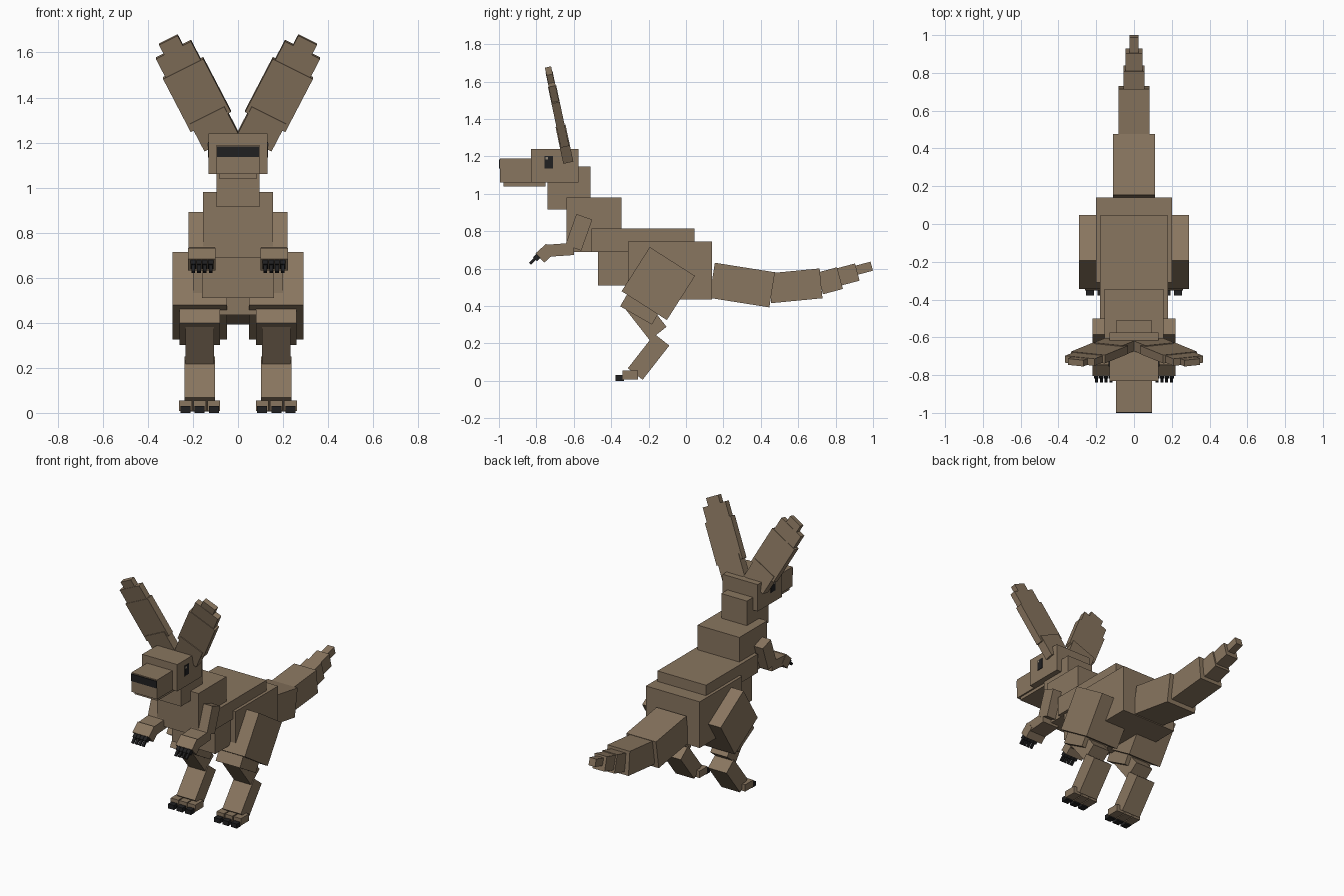
import bpy
from math import radians
from mathutils import Matrix, Vector

if "Cube" in bpy.data.objects:
    bpy.data.objects.remove(bpy.data.objects["Cube"], do_unlink=True)


def material(name, red, green, blue):
    mat = bpy.data.materials.new(name)
    mat.use_nodes = True
    color = (red, green, blue, 1)
    mat.diffuse_color = color
    mat.node_tree.nodes["Principled BSDF"].inputs["Base Color"].default_value = color
    return mat


fur = material("brown fur", red=.25, green=.18, blue=.115)
dark = material("near black", red=.014, green=.014, blue=.015)
glint = material("eye highlight", red=.3, green=.25, blue=.19)


def tilt(pitch, roll):
    """Rotation by roll about y, then by pitch about x."""
    return Matrix.Rotation(radians(pitch), 4, 'X') @ Matrix.Rotation(radians(roll), 4, 'Y')


def block(name, y, z, width, depth, height, x=0, pitch=0, roll=0, mat=fur):
    """Tilted box around a centre point."""
    bpy.ops.mesh.primitive_cube_add(size=1)
    obj = bpy.context.object
    obj.name = name
    obj.data.transform(tilt(pitch, roll) @ Matrix.Diagonal((width, depth, height, 1)))
    obj.location = (x, y, z)
    obj.data.materials.append(mat)


def middle(name, width, front, back, bottom, top, mat=fur):
    """Upright box on the centre line, given by its limits."""
    block(name, y=(front + back) / 2, z=(bottom + top) / 2, width=width,
          depth=back - front, height=top - bottom, mat=mat)


def pair(name, x, roll=0, **shape):
    """The same box on the left (+x) and mirrored on the right (-x)."""
    block("left_" + name, x=x, roll=roll, **shape)
    block("right_" + name, x=-x, roll=-roll, **shape)


# Head
middle("head", width=.26, front=-.83, back=-.575, bottom=1.06, top=1.24)
middle("muzzle", width=.19, front=-.995, back=-.82, bottom=1.06, top=1.19)
middle("lower_jaw", width=.17, front=-.975, back=-.75, bottom=1.04, top=1.065)
middle("nose", width=.188, front=-1, back=-.993, bottom=1.135, top=1.183, mat=dark)
pair("eye", x=.13, y=-.733, z=1.168, width=.008, depth=.045, height=.068, mat=dark)
pair("eye_highlight", x=.133, y=-.744, z=1.19, width=.006, depth=.014, height=.014, mat=glint)


# Ears, stacked along an axis that leans forward and splays outward
def ear_part(name, along, width, depth, height):
    lean, splay = 12, 27
    root = Vector((.105, -.65, 1.265))
    x, y, z = root + tilt(lean, splay) @ Vector((0, 0, along))
    pair(name, x=x, y=y, z=z, width=width, depth=depth, height=height,
         pitch=lean, roll=splay)


ear_part("ear_base", along=0, width=.17, depth=.055, height=.14)
ear_part("ear", along=.17, width=.2, depth=.045, height=.27)
ear_part("ear_upper", along=.35, width=.175, depth=.038, height=.1)
ear_part("ear_tip", along=.405, width=.093, depth=.034, height=.09)

# Trunk
middle("neck", width=.19, front=-.74, back=-.51, bottom=.915, top=1.145)
middle("chest", width=.31, front=-.64, back=-.345, bottom=.69, top=.98)
middle("back", width=.36, front=-.505, back=.045, bottom=.69, top=.815)
middle("belly", width=.32, front=-.47, back=-.2, bottom=.51, top=.7)
middle("hips", width=.4, front=-.31, back=.14, bottom=.435, top=.745)

# Tail, tapering and curling up
block("tail_root", y=.3, z=.512, width=.22, depth=.325, height=.19, pitch=-9)
block("tail_middle", y=.585, z=.508, width=.166, depth=.275, height=.16, pitch=5.5)
block("tail_taper", y=.77, z=.535, width=.11, depth=.11, height=.12, pitch=15)
block("tail_end", y=.865, z=.568, width=.09, depth=.105, height=.095, pitch=15)
block("tail_tip", y=.952, z=.602, width=.048, depth=.085, height=.05, pitch=15)

# Hind legs
leg_x = .17
pair("thigh", x=leg_x, y=-.148, z=.52, width=.243, depth=.287, height=.28, pitch=-32.5)
pair("knee", x=leg_x, y=-.217, z=.436, width=.18, depth=.196, height=.2, pitch=-30)
pair("shin", x=leg_x, y=-.217, z=.34, width=.125, depth=.115, height=.22, pitch=38)
pair("hock", x=leg_x, y=-.2, z=.128, width=.137, depth=.1, height=.232, pitch=-38)
for place, side in (("inner", -1), ("middle", 0), ("outer", 1)):
    toe_x = leg_x + side * .063
    pair(place + "_toe", x=toe_x, y=-.298, z=.031, width=.056, depth=.085, height=.046)
    pair(place + "_toe_claw", x=toe_x, y=-.355, z=.015, width=.044, depth=.045,
         height=.03, mat=dark)

# Front legs
arm_x = .16
pair("upper_arm", x=arm_x, y=-.573, z=.794, width=.12, depth=.09, height=.176, pitch=-19.5)
pair("forearm", x=arm_x, y=-.675, z=.7, width=.118, depth=.15, height=.065, pitch=4)
pair("hand", x=arm_x, y=-.753, z=.682, width=.122, depth=.075, height=.068, pitch=42)
for finger in range(4):
    finger_x = arm_x + (finger - 1.5) * .026
    pair("finger", x=finger_x, y=-.79, z=.667, width=.024, depth=.05, height=.03,
         pitch=45, mat=dark)
    pair("finger_claw", x=finger_x, y=-.82, z=.64, width=.016, depth=.04, height=.014,
         pitch=45, mat=dark)
